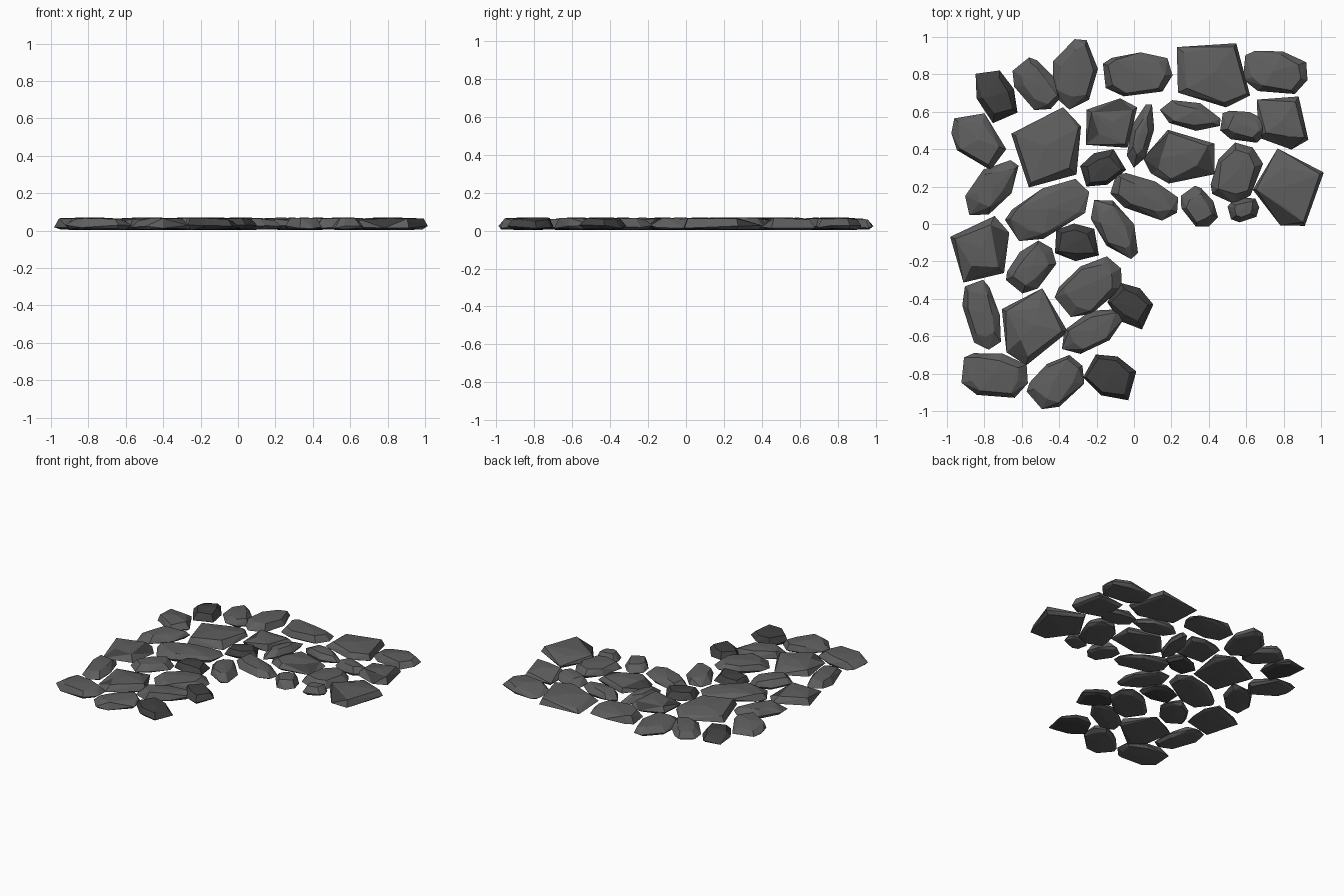
import bpy, bmesh, math, random
from mathutils import Vector

if "Cube" in bpy.data.objects:
    bpy.data.objects.remove(bpy.data.objects["Cube"])

random.seed(7)

# two stone colours
def material(name, v):
    m = bpy.data.materials.new(name)
    m.diffuse_color = (v, v, v, 1)
    m.use_nodes = True
    m.node_tree.nodes["Principled BSDF"].inputs["Base Color"].default_value = m.diffuse_color
    return m

grey = material("grey stone", 0.112)
dark = material("dark stone", 0.052)

# outline families, in a -1..1 box
SHAPES = {
    "oval": [(-1, .48), (-.75, .75), (.08, 1), (.85, .74), (1, -.04), (.71, -.78), (-.4, -1), (-.92, -.62)],
    "block": [(-1, .88), (.62, 1), (1, -.63), (.34, -1), (-.97, -.54)],
    "shard": [(-1, -.15), (-.7, .7), (.2, 1), (.95, .35), (1, -.15), (.3, -.9), (-.6, -.85)],
    "hex": [(-.52, 1), (.3, .91), (1, .26), (.7, -1), (-.33, -.78), (-1, 0)],
    "wedge": [(-.89, .82), (.21, 1), (1, -.26), (.43, -1), (-.79, -.3), (-1, .3)],
}

def stone(index, kind, x, y, length, width, turn, chipped=False):
    """Faceted slab: hull of a flat base, a wide low rim and a ridged top."""
    t = math.radians(turn)
    c, s = math.cos(t) * .98, math.sin(t) * .98
    outline = [Vector((px * length * c - py * width * s, px * length * s + py * width * c))
               for px, py in SHAPES[kind]]
    # centre the outline on its position
    mid = Vector([(min(p[a] for p in outline) + max(p[a] for p in outline)) / 2 for a in (0, 1)])
    outline = [p - mid for p in outline]
    ridge = random.uniform(0, math.pi)
    across = Vector((math.cos(ridge), math.sin(ridge)))
    slopes = (random.uniform(0, .06), random.uniform(.04, .15))
    chips = (0, 3) if chipped else ()
    size = min(length, abs(width))
    bm = bmesh.new()
    for i, p in enumerate(outline):
        d = p.dot(across)
        k = .5 if i in chips else 1 - min(.45, random.uniform(.015, .05) / size)
        zt = .069 - slopes[d > 0] * abs(d) - random.uniform(0, .003)
        kb = random.uniform(.75, .92)
        bm.verts.new((p.x, p.y, random.uniform(.012, .03)))
        bm.verts.new((p.x * k, p.y * k, zt))
        bm.verts.new((p.x * kb, p.y * kb, random.uniform(.004, .012)))
    bm.verts.new((across.x * .01, across.y * .01, .0695))
    bm.verts.new((0, 0, .003))
    bmesh.ops.convex_hull(bm, input=bm.verts[:])
    bmesh.ops.delete(bm, geom=[v for v in bm.verts if not v.link_faces], context='VERTS')
    bmesh.ops.recalc_face_normals(bm, faces=bm.faces[:])
    # chipped corners show the darker colour
    for f in bm.faces:
        m = f.calc_center_median().xy
        near = any(m.angle(outline[i]) < .4 for i in chips) if m.length > .01 else False
        if near and f.normal.z > .1 and min(v.co.z for v in f.verts) < .04:
            f.material_index = 1
    me = bpy.data.meshes.new("paving_stone")
    bm.to_mesh(me)
    bm.free()
    me.materials.append(dark if kind == "hex" else grey)
    me.materials.append(dark)
    ob = bpy.data.objects.new("paving_stone_%02d" % index, me)
    ob.location = (x, y, 0)
    bpy.context.collection.objects.link(ob)

# kind, centre x, centre y, half length, half width, turn, chipped
right_arm = [
    ("oval", .02, .80, .19, .12, 0),
    ("block", .425, .795, .20, .175, 0),
    ("oval", .755, .81, .18, .12, -12),
    ("block", .795, .54, .14, .145, 0, True),
    ("oval", .585, .52, .13, .085, -15),
    ("shard", .30, .58, .17, .08, -15),
    ("shard", .035, .47, .18, .065, 74),
    ("wedge", .24, .36, .185, .175, 40, True),
    ("oval", .55, .27, .165, .125, 60),
    ("block", .825, .197, .175, .185, -32, True),
    ("oval", .585, .075, .085, .065, 10),
    ("oval", .35, .095, .115, .085, -60),
    ("oval", .055, .145, .195, .10, -25),
]
corner = [
    ("hex", -.735, .68, .155, .11, -48),
    ("oval", -.52, .75, .15, .105, -57),
    ("shard", -.315, .80, .195, .13, 76),
    ("block", -.12, .54, .14, -.135, 0, True),
    ("wedge", -.83, .44, .15, .155, 0),
    ("block", -.47, .41, .19, .19, 104),
    ("hex", -.165, .30, .125, .10, 48),
    ("shard", -.76, .195, .19, .105, 45),
    ("oval", -.465, .075, .24, .125, 26),
]
front_arm = [
    ("shard", -.105, -.03, .19, .10, -58),
    ("hex", -.305, -.098, .125, .112, 25),
    ("block", -.825, -.135, .16, .16, 102, True),
    ("oval", -.55, -.23, .15, .105, 45),
    ("oval", -.245, -.335, .195, .125, 33),
    ("hex", -.02, -.44, .125, .115, -10),
    ("oval", -.815, -.485, .19, .095, -78),
    ("block", -.53, -.55, .17, .175, -64, True),
    ("shard", -.215, -.575, .195, .10, 27),
    ("oval", -.745, -.81, .185, .125, -12),
    ("oval", -.42, -.845, .165, .115, 35),
    ("hex", -.13, -.82, .145, .125, 0),
]
for n, spec in enumerate(right_arm + corner + front_arm, 1):
    stone(n, *spec)
